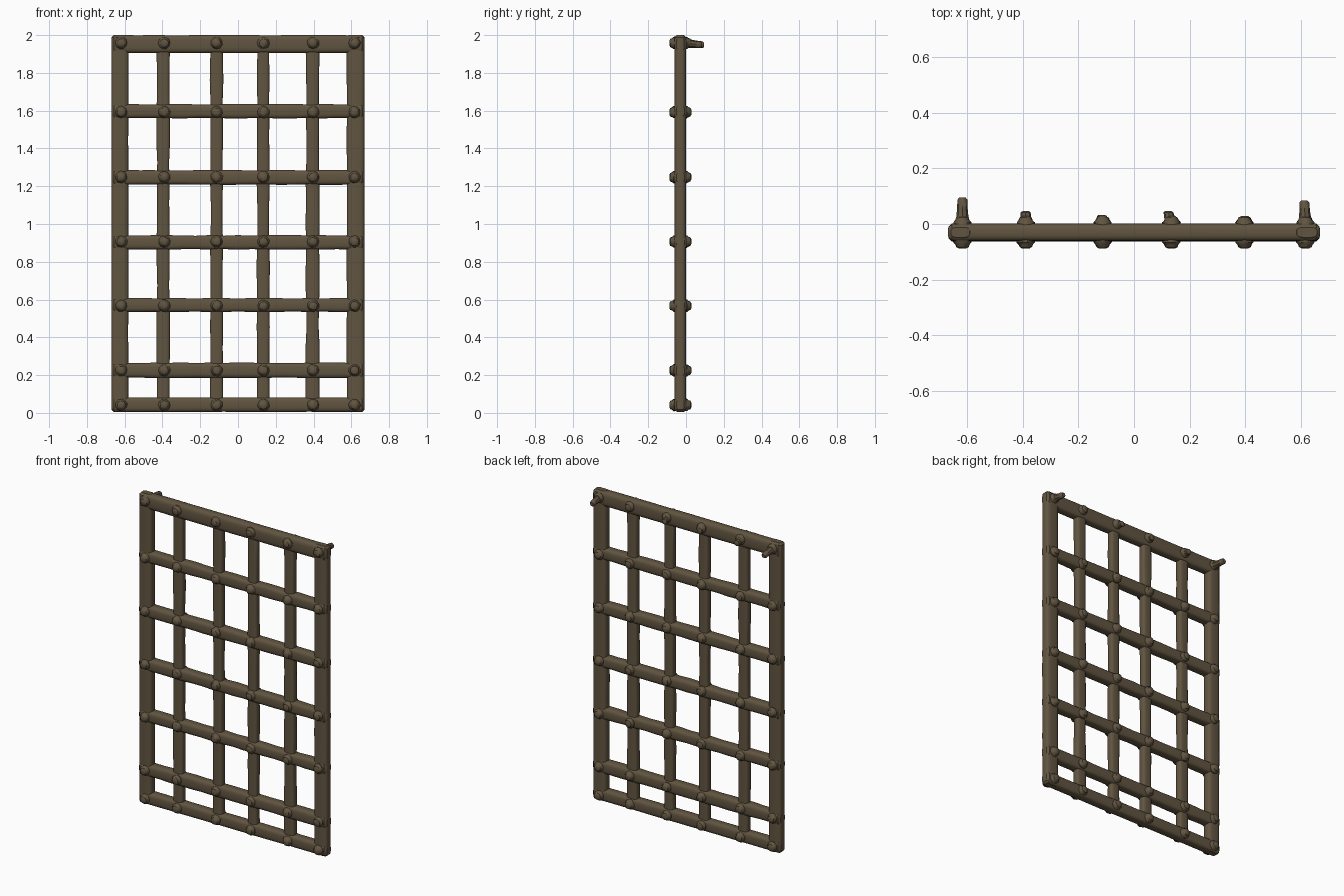
import bpy, bmesh, math, random
from mathutils import Vector, Matrix

if "Cube" in bpy.data.objects:
    bpy.data.objects.remove(bpy.data.objects["Cube"])

random.seed(4)
iron = bpy.data.materials.new("weathered_iron")
iron.diffuse_color = (0.12, 0.09, 0.052, 1)
iron.use_nodes = True
iron.node_tree.nodes["Principled BSDF"].inputs["Base Color"].default_value = iron.diffuse_color
YC = -0.03  # middle plane of the grate


def finish(name, bm, angle=40):
    bmesh.ops.recalc_face_normals(bm, faces=bm.faces)
    me = bpy.data.meshes.new(name)
    bm.to_mesh(me)
    bm.free()
    ob = bpy.data.objects.new(name, me)
    bpy.context.collection.objects.link(ob)
    me.materials.append(iron)
    bpy.context.view_layer.objects.active = ob
    ob.select_set(True)
    bpy.ops.object.shade_smooth_by_angle(angle=math.radians(angle))
    ob.select_set(False)
    return ob


def loft(name, rings):
    """Skin a list of closed rings and cap both ends."""
    bm = bmesh.new()
    vs = [[bm.verts.new(p) for p in r] for r in rings]
    n = len(vs[0])
    for a, b in zip(vs, vs[1:]):
        for i in range(n):
            bm.faces.new((a[i], a[(i + 1) % n], b[(i + 1) % n], b[i]))
    bm.faces.new(vs[0])
    bm.faces.new(vs[-1])
    return finish(name, bm)


def bar(name, lo, hi, start, end, depth, upright, wobble=0.002):
    """Forged bar with a rounded section; lo..hi is its width in the front view."""
    c, w, d, n, steps = (lo + hi) / 2, (hi - lo) / 2, depth / 2, 16, 18
    rings = []
    for s in range(steps + 1):
        inset = 0.012 if s in (0, steps) else 0
        t = start + (end - start) * s / steps
        if s == 1:
            t = start + 0.012
        if s == steps - 1:
            t = end - 0.012
        k = random.uniform(-wobble, wobble)
        ring = []
        for i in range(n):
            a = 2 * math.pi * (i + 0.5) / n
            ca, sa = math.cos(a), math.sin(a)
            u = c + (w + k - inset) * math.copysign(abs(ca) ** 0.5, ca)
            v = YC + (d - inset) * math.copysign(abs(sa) ** 0.6, sa)
            ring.append((u, v, t) if upright else (t, v, u))
        rings.append(ring)
    return loft(name, rings)


# Upright bars: wide outer stiles, thinner inner bars
uprights = [(-0.67, -0.58), (-0.43, -0.362), (-0.147, -0.08),
            (0.1, 0.167), (0.36, 0.43), (0.575, 0.67)]
for i, (lo, hi) in enumerate(uprights):
    outer = i in (0, 5)
    bar("side_stile" if outer else "inner_upright", lo, hi,
        0.005 if outer else 0.02, 2.0 if outer else 1.98,
        0.06 if outer else 0.048, True, 0.0008 if outer else 0.003)

# Cross bars
crosses = [(0.005, 0.082), (0.185, 0.265), (0.535, 0.607), (0.865, 0.94),
           (1.208, 1.285), (1.56, 1.635), (1.905, 2.0)]
for i, (lo, hi) in enumerate(crosses):
    edge = i in (0, 6)
    bar("end_rail" if edge else "cross_bar", lo, hi, -0.668, 0.668,
        0.064 if edge else 0.066, False, 0.0008 if edge else 0.002)


def rivet(x, z, side):
    """Hammered rivet head on the front (-1) or back (+1)."""
    rings = []
    turn = random.random()
    for r, h in ((0.033, 0.018), (0.032, 0.036), (0.025, 0.044),
                 (0.022, 0.053), (0.013, 0.058)):
        rings.append([(x + r * math.cos(turn + a * math.pi / 5) * random.uniform(0.92, 1.06),
                       YC + side * h,
                       z + r * math.sin(turn + a * math.pi / 5) * random.uniform(0.92, 1.06))
                      for a in range(10)])
    loft("rivet", rings)


rivet_x = [-0.618, -0.39, -0.113, 0.135, 0.398, 0.617]
rivet_z = [0.042, 0.225, 0.567, 0.907, 1.248, 1.592, 1.958]
for x in rivet_x:
    for z in rivet_z:
        for side in (-1, 1):
            rivet(x, z, side)

# Bent anchor pegs behind the top rail
for x, tip, lean in ((-0.618, 0.095, 0.0), (-0.39, 0.046, 0.0), (-0.11, 0.032, -0.006),
                     (0.135, 0.046, -0.012), (0.617, 0.084, -0.004)):
    rings = []
    for f, r in ((0, 0.03), (0.3, 0.022), (0.6, 0.019), (0.92, 0.018), (1, 0.012)):
        y = -0.005 + (tip + 0.005) * f
        rings.append([(x + lean * f + r * math.cos(a * math.pi / 4), y,
                       1.958 - 0.01 * f + r * math.sin(a * math.pi / 4))
                      for a in range(8)])
    loft("anchor_peg", rings)
